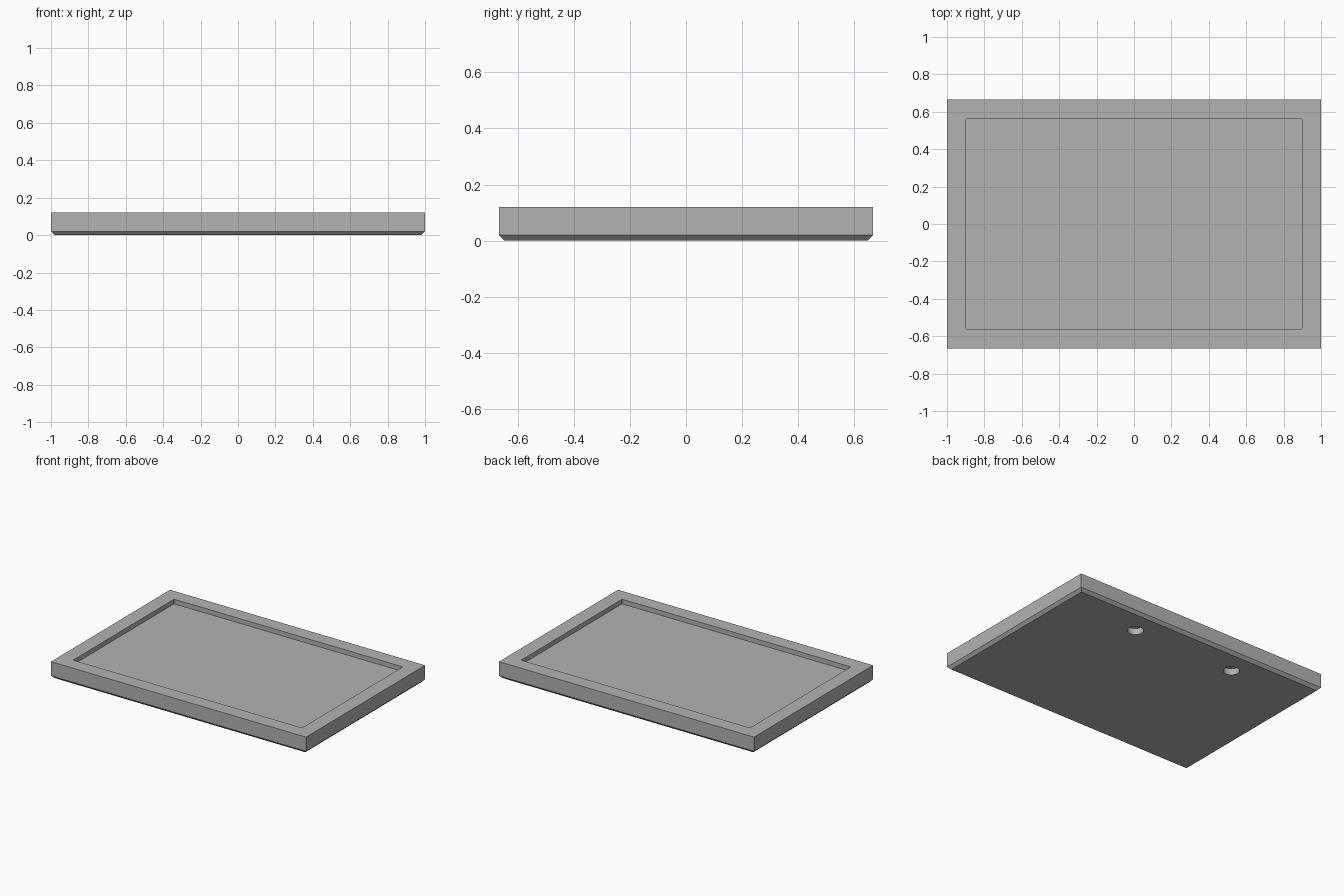
import bpy
import bmesh
from mathutils import Matrix, Vector

cube = bpy.data.objects.get("Cube")
if cube:
    bpy.data.objects.remove(cube, do_unlink=True)

LENGTH, WIDTH, HEIGHT = 2.0, 1.333, 0.12
CHAMFER = 0.02
RECESS_DEPTH = 0.033
HOLE_RADIUS, HOLE_DEPTH = 0.052, 0.045

grey = bpy.data.materials.new("light grey")
grey.use_nodes = True
colour = (0.45, 0.45, 0.45, 1)
grey.diffuse_color = colour
grey.node_tree.nodes["Principled BSDF"].inputs["Base Color"].default_value = colour


def make_object(name, bm):
    mesh = bpy.data.meshes.new(name)
    bm.to_mesh(mesh)
    bm.free()
    mesh.materials.append(grey)
    obj = bpy.data.objects.new(name, mesh)
    bpy.context.collection.objects.link(obj)
    return obj


def box(size, bottom, bevel_rule, bevel):
    """Box standing at a height, with the edges chosen by a rule bevelled."""
    bm = bmesh.new()
    bmesh.ops.create_cube(bm, size=1)
    bmesh.ops.scale(bm, vec=size, verts=bm.verts)
    bmesh.ops.translate(bm, vec=(0, 0, bottom + size[2] / 2), verts=bm.verts)
    edges = [e for e in bm.edges if bevel_rule(*(v.co for v in e.verts))]
    bmesh.ops.bevel(bm, geom=edges, offset=bevel, segments=1, affect='EDGES')
    return bm


def is_bottom(a, b):
    return max(a.z, b.z) < CHAMFER / 2


def is_upright(a, b):
    return abs(a.z - b.z) > RECESS_DEPTH / 2


# Tray body with a chamfered underside edge
tray = make_object("tray", box((LENGTH, WIDTH, HEIGHT), 0, is_bottom, CHAMFER))

# Shallow recess in the top
cutters = [make_object("recess_cutter", box(
    (1.794, 1.13, RECESS_DEPTH * 2), HEIGHT - RECESS_DEPTH, is_upright, 0.006))]

# Two blind round holes in the underside, near the back
for name, x in (("left_hole_cutter", 0.4), ("right_hole_cutter", -0.4)):
    bm = bmesh.new()
    bmesh.ops.create_cone(bm, cap_ends=True, segments=32, radius1=HOLE_RADIUS,
                          radius2=HOLE_RADIUS, depth=HOLE_DEPTH * 2,
                          matrix=Matrix.Translation(Vector((x, 0.49, 0))))
    cutters.append(make_object(name, bm))

# Cut the recess and holes, then discard the cutters
bpy.context.view_layer.objects.active = tray
for cutter in cutters:
    cutter.hide_render = True
    cut = tray.modifiers.new(cutter.name, 'BOOLEAN')
    cut.operation = 'DIFFERENCE'
    cut.solver = 'EXACT'
    cut.object = cutter
    bpy.ops.object.modifier_apply(modifier=cut.name)
    bpy.data.objects.remove(cutter, do_unlink=True)

bpy.ops.object.select_all(action='DESELECT')
tray.select_set(True)
bpy.ops.object.shade_smooth_by_angle(angle=0.52)
